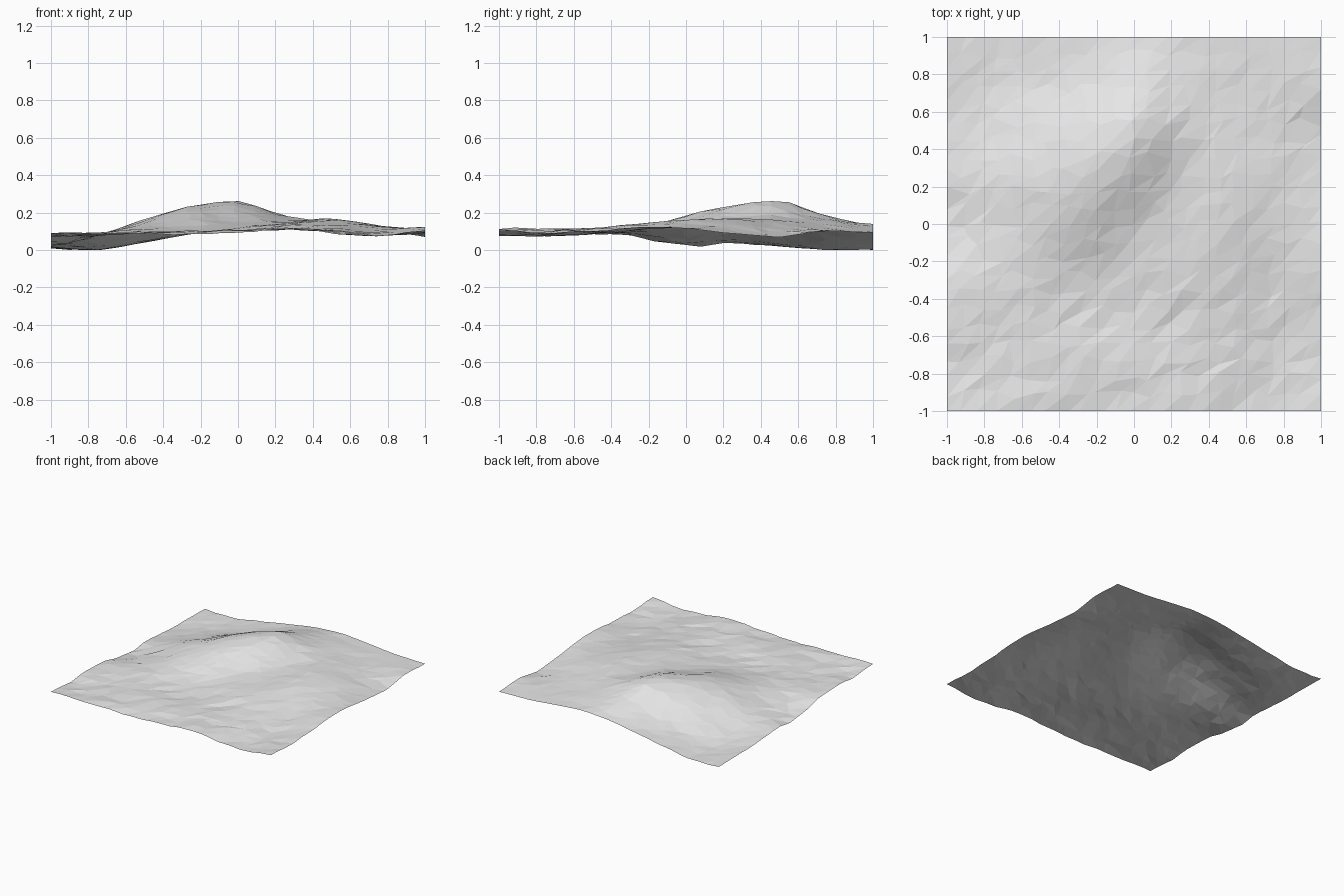
import bpy, bmesh, random

if "Cube" in bpy.data.objects:
    bpy.data.objects.remove(bpy.data.objects["Cube"])

random.seed(7)
N = 22            # cells per side

# Coarse landform heights in hundredths: rows run back to front, columns left to right
LAND = [
    "1.5 1 5 9 13 14.5 13 10.5 10",
    "2 1 5.5 12 19 17 14 11.5 11",
    "2.5 4 12 21.5 27 19 16 12 8",
    "4.5 8.5 17 24 23.5 16.5 17.5 14 9.5",
    "3 8.5 15.5 19.5 15.5 15.5 17 13.5 12.5",
    "7.5 10 12.5 12 12.5 14.5 14.5 11.5 13",
    "10 9.5 10.5 10 10.5 12 12.5 9.5 11",
    "8.5 8.5 10.5 11 11.5 12 11 8.5 10",
    "10 10 10 9 10 12.5 10 8.5 11",
]
rows = [[float(v) / 100 for v in r.split()] for r in reversed(LAND)]


def spline(vals, t):
    """Smooth interpolation through evenly spaced values, t in -1..1."""
    n = len(vals) - 1
    f = (t + 1) / 2 * n
    i = max(0, min(n - 1, int(f)))
    u = f - i
    a, b, c, d = (vals[max(0, min(n, i + k))] for k in (-1, 0, 1, 2))
    return b + 0.5 * u * (c - a + u * (2*a - 5*b + 4*c - d + u * (3*(b - c) + d - a)))


def height(x, y):
    return spline([spline(r, x) for r in rows], y)


# Terrain sheet: irregular faceted grid
bm = bmesh.new()
grid = []
for j in range(N + 1):
    line = []
    for i in range(N + 1):
        x, y = -1 + 2 * i / N, -1 + 2 * j / N
        if 0 < i < N:
            x += random.uniform(-0.028, 0.028)
        if 0 < j < N:
            y += random.uniform(-0.028, 0.028)
        # the front and left lowlands are rougher than the hill
        rough = 0.006 if (y < -0.3 or x < -0.8 and y < 0.2) else 0.003
        z = height(x, y) + random.uniform(-rough, rough)
        line.append(bm.verts.new((x, y, z)))
    grid.append(line)

# Triangles follow the diagonal direction of the ridge
for j in range(N):
    for i in range(N):
        a, b = grid[j][i], grid[j][i + 1]
        c, d = grid[j + 1][i + 1], grid[j + 1][i]
        bm.faces.new((a, b, c))
        bm.faces.new((a, c, d))

# Rest the lowest point on the ground
low = min(v.co.z for v in bm.verts)
for v in bm.verts:
    v.co.z -= low

mesh = bpy.data.meshes.new("terrain")
bm.to_mesh(mesh)
bm.free()

# Plain pale grey ground
grey = bpy.data.materials.new("pale grey")
grey.diffuse_color = (0.8, 0.8, 0.8, 1)
grey.use_nodes = True
grey.node_tree.nodes["Principled BSDF"].inputs["Base Color"].default_value = grey.diffuse_color
mesh.materials.append(grey)
terrain = bpy.data.objects.new("terrain", mesh)
bpy.context.collection.objects.link(terrain)
